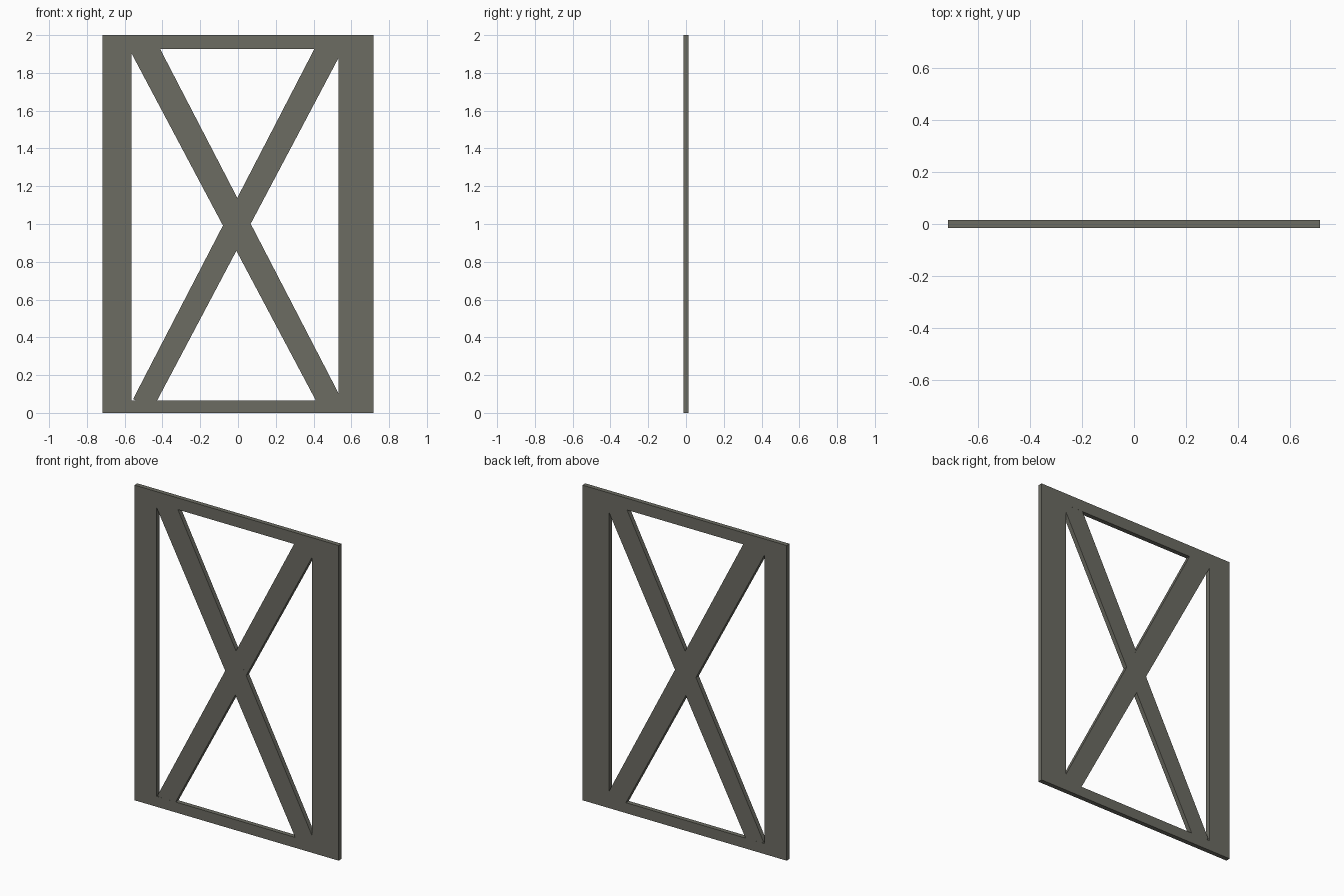
import bpy, bmesh

if "Cube" in bpy.data.objects:
    bpy.data.objects.remove(bpy.data.objects["Cube"])

T = 0.0145                      # half thickness of the panel
W, H = 0.717, 2.0               # half width, height
XL, XR = -0.563, 0.531          # inner edges of the stiles
ZB, ZT = 0.066, 1.926           # inner edges of the rails

mat = bpy.data.materials.new("grey_brown")
mat.diffuse_color = (0.150, 0.149, 0.124, 1)
mat.use_nodes = True
mat.node_tree.nodes["Principled BSDF"].inputs["Base Color"].default_value = mat.diffuse_color


def plate(name, outline, half=T):
    """Extrude an x-z outline symmetrically about y = 0."""
    bm = bmesh.new()
    face = bm.faces.new([bm.verts.new((x, -half, z)) for x, z in outline])
    ext = bmesh.ops.extrude_face_region(bm, geom=[face])
    verts = [g for g in ext["geom"] if isinstance(g, bmesh.types.BMVert)]
    bmesh.ops.translate(bm, verts=verts, vec=(0, 2 * half, 0))
    bmesh.ops.recalc_face_normals(bm, faces=bm.faces)
    me = bpy.data.meshes.new(name)
    bm.to_mesh(me)
    bm.free()
    me.materials.append(mat)
    ob = bpy.data.objects.new(name, me)
    bpy.context.collection.objects.link(ob)


def board(name, x0, x1, z0, z1):
    plate(name, [(x0, z0), (x1, z0), (x1, z1), (x0, z1)])


# Frame: two stiles and two rails butted between them
board("left_stile", -W, XL, 0, H)
board("right_stile", XR, W, 0, H)
board("bottom_rail", XL, XR, 0, ZB)
board("top_rail", XL, XR, ZT, H)

# Crossed braces, trimmed to the frame opening
plate("falling_brace", [(XL, 1.902), (XL, ZT), (-0.412, ZT),
                        (XR, 0.106), (XR, ZB), (0.412, ZB)])
plate("rising_brace", [(-0.555, 0.074), (-0.542, ZB), (-0.428, ZB),
                       (XR, 1.877), (XR, ZT), (0.404, ZT)], T - 0.0002)
